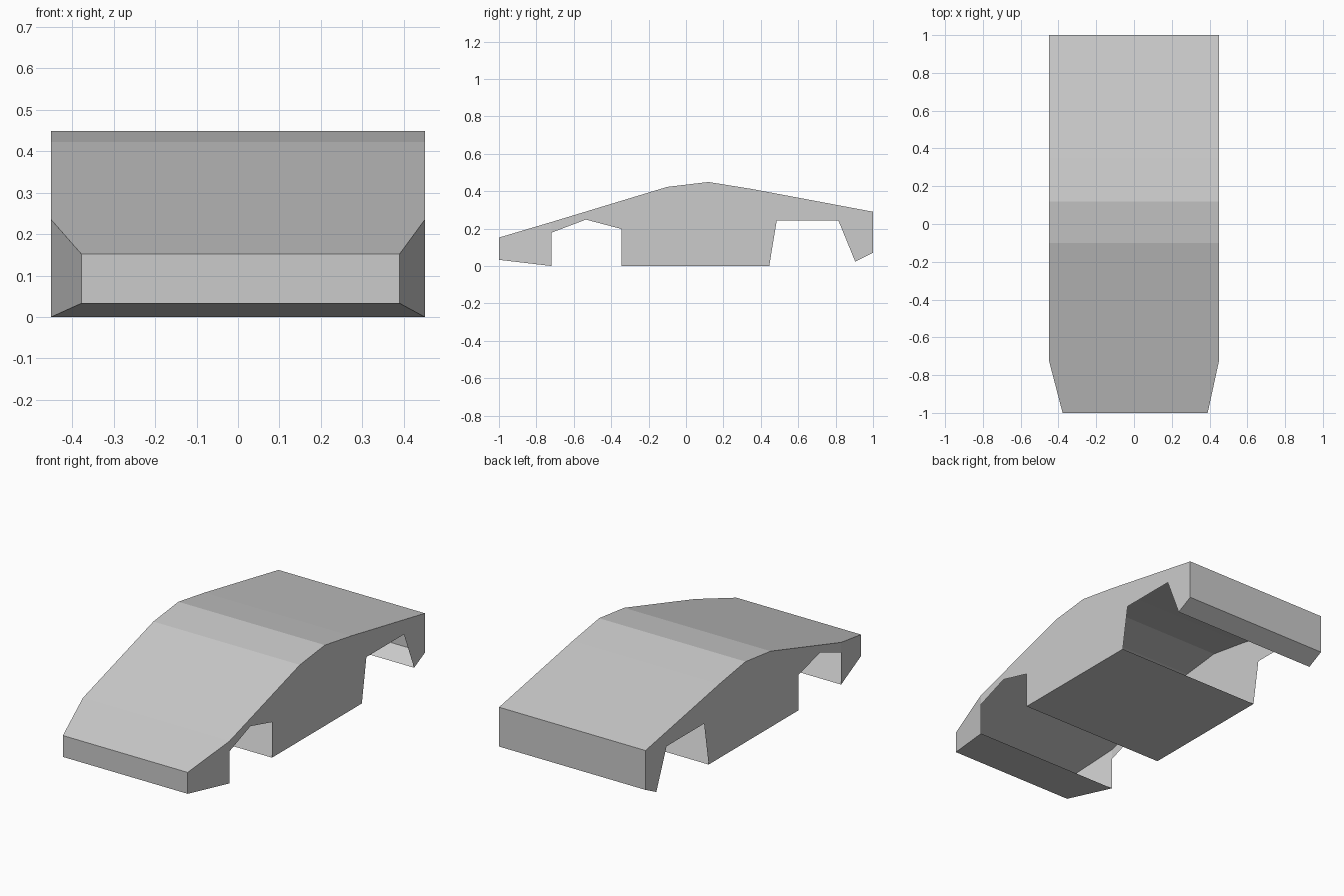
import bpy
import bmesh

cube = bpy.data.objects.get("Cube")
if cube:
    bpy.data.objects.remove(cube, do_unlink=True)

HALF_WIDTH = 0.451
NOSE_Y = -0.72

# Side outline as (y, z): roof front to back, then underside back to front
roof = [(-1, 0.152), (NOSE_Y, 0.235), (-0.1, 0.423), (0.12, 0.449),
        (0.35, 0.412), (1, 0.29)]
tail = [(1, 0.071), (0.905, 0.023)]
rear_arch = [(0.815, 0.243), (0.485, 0.243)]
floor = [(0.445, 0), (-0.345, 0)]
front_arch = [(-0.345, 0.198), (-0.535, 0.248), (NOSE_Y, 0.178)]
nose = [(NOSE_Y, 0), (-1, 0.033)]
outline = roof + tail + rear_arch + floor + front_arch + nose


def side_x(side, y):
    """Width of the shell, narrowing at the nose."""
    if y > -0.99:
        return side * HALF_WIDTH
    return 0.39 if side > 0 else -0.378


bm = bmesh.new()
right, left = ([bm.verts.new((side_x(s, y), y, z)) for y, z in outline]
               for s in (-1, 1))

# Skin across the width: roof, ends and floor; the wheel arches stay open
count = len(outline)
arches = rear_arch + front_arch
for i in range(count):
    j = (i + 1) % count
    if outline[i] not in arches and outline[j] not in arches:
        bm.faces.new((right[i], right[j], left[j], left[i]))

# Flat flanks, split where the nose starts to taper
arch_corner = outline.index(front_arch[-1])
for ring in (right, left[::-1]):
    flank = bm.faces.new(ring[::-1])
    side = right if ring is right else left
    bmesh.utils.face_split(flank, side[1], side[arch_corner])
bmesh.ops.recalc_face_normals(bm, faces=bm.faces)

mesh = bpy.data.meshes.new("car_body")
bm.to_mesh(mesh)
bm.free()
body = bpy.data.objects.new("car_body", mesh)
bpy.context.collection.objects.link(body)

# Plain grey paint
paint = bpy.data.materials.new("light_grey")
paint.use_nodes = True
grey = (0.6, 0.6, 0.6, 1)
paint.diffuse_color = grey
paint.node_tree.nodes["Principled BSDF"].inputs["Base Color"].default_value = grey
mesh.materials.append(paint)
